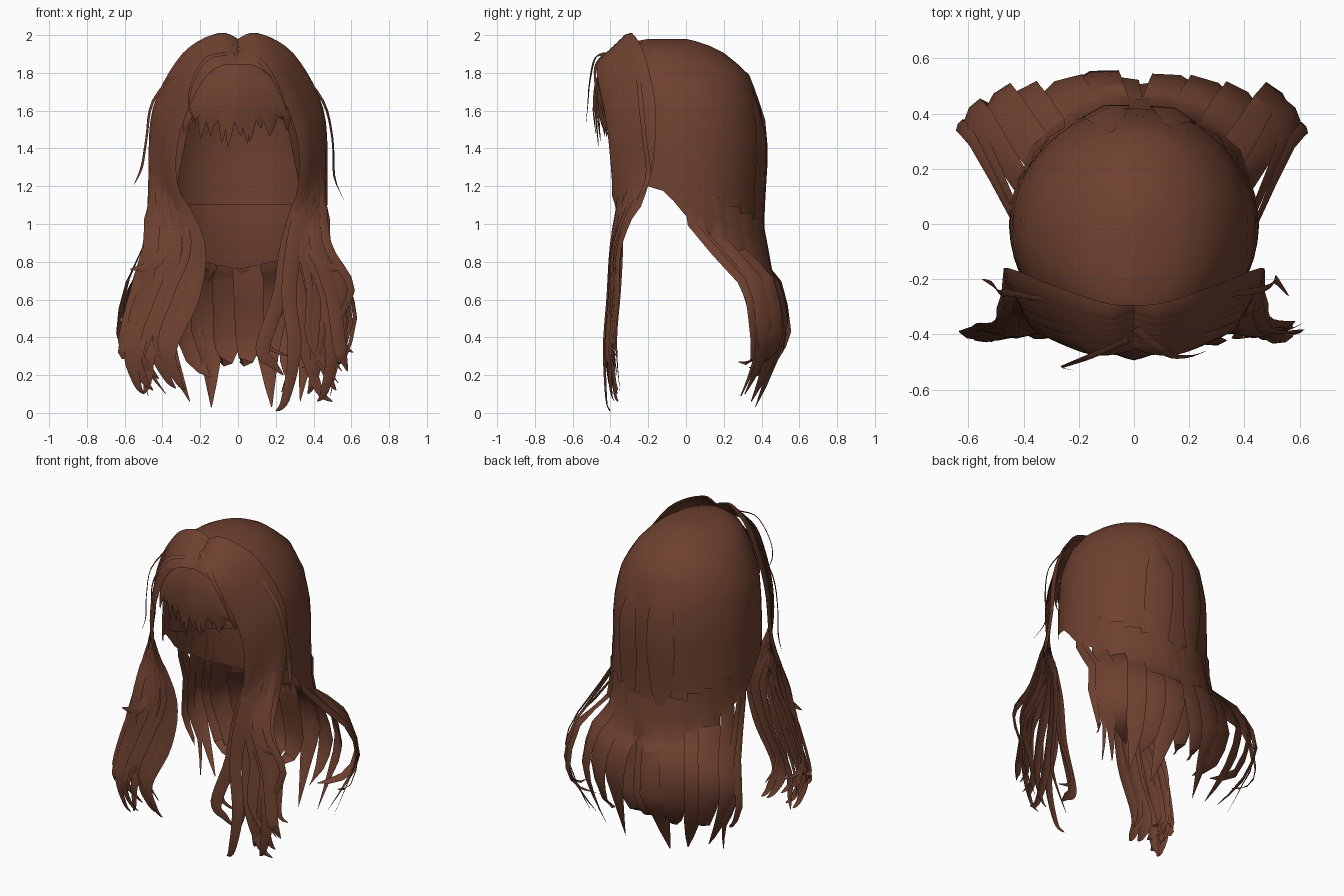
import bpy, bmesh, math, random
from mathutils import Vector as V

if "Cube" in bpy.data.objects:
    bpy.data.objects.remove(bpy.data.objects["Cube"])

random.seed(4)
brown = bpy.data.materials.new("chestnut_brown")
brown.diffuse_color = (0.155, 0.052, 0.029, 1)
brown.use_nodes = True
brown.node_tree.nodes["Principled BSDF"].inputs["Base Color"].default_value = brown.diffuse_color

# Horizontal slices of the head of hair: z, half width, front y, back y
SLICES = [(1.98, .02, -.2, 0), (1.957, .15, -.32, .1), (1.9, .25, -.4, .21),
          (1.8, .335, -.44, .33), (1.65, .41, -.455, .39), (1.45, .44, -.45, .42),
          (1.2, .45, -.44, .41), (.95, .455, -.4, .4), (.7, .48, -.4, .45)]


def surf(phi, z, k=1.0):
    """Point on the head shape; phi is measured from the front towards +x."""
    for lo, hi in zip(SLICES, SLICES[1:]):
        if z >= hi[0]:
            break
    t = min(1, max(0, (lo[0] - z) / (lo[0] - hi[0])))
    a, f, b = [p + (q - p) * t for p, q in zip(lo[1:], hi[1:])]
    c = (f + b) / 2
    return V((a * k * math.sin(phi), c - (b - f) / 2 * k * math.cos(phi), z))


def finish(bm, name, angle=40):
    me = bpy.data.meshes.new(name)
    bm.to_mesh(me)
    bm.free()
    ob = bpy.data.objects.new(name, me)
    bpy.context.collection.objects.link(ob)
    me.materials.append(brown)
    bpy.ops.object.select_all(action='DESELECT')
    ob.select_set(True)
    bpy.context.view_layer.objects.active = ob
    bpy.ops.object.shade_smooth_by_angle(angle=math.radians(angle))
    return ob


def grid(bm, rows, closed=False):
    vs = [[bm.verts.new(p) for p in r] for r in rows]
    n = len(rows[0])
    for a, b in zip(vs, vs[1:]):
        for i in range(n if closed else n - 1):
            j = (i + 1) % n
            bm.faces.new((a[i], b[i], b[j], a[j]))


def smooth_path(pts, n):
    """Catmull-Rom curve through the points."""
    p = [pts[0]] + pts + [pts[-1]]
    out = []
    for i in range(1, len(p) - 2):
        a, b, c, d = p[i - 1:i + 3]
        for k in range(n):
            t = k / n
            out.append(.5 * (2 * b + (c - a) * t + (2 * a - 5 * b + 4 * c - d) * t * t
                             + (3 * b - a - 3 * c + d) * t ** 3))
    return out + [pts[-1]]


def lock(bm, pts, widths, n=4):
    """Bowed ribbon of hair that faces away from the head and ends in a point."""
    path = smooth_path([V(p) for p in pts], n)
    rows = []
    for i, p in enumerate(path):
        tan = path[min(i + 1, len(path) - 1)] - path[max(i - 1, 0)]
        out = p - V((0, 0, min(p.z, 1.5)))
        if p.y < -.15 and p.z < 1.1:
            out.x *= .3
        out.normalize()
        side = tan.cross(out).normalized()
        s = i / (len(path) - 1) * (len(widths) - 1)
        k = min(int(s), len(widths) - 2)
        w = widths[k] + (widths[k + 1] - widths[k]) * (s - k)
        rows.append([p - side * w / 2, p + out * w * .13, p + side * w / 2])
    grid(bm, rows)


# Main shell, with a lower edge that drops from the hairline to the back
EDGE = [(0, 1.62), (36, 1.58), (44, 1.24), (78, 1.17), (88, 1.06), (102, .98),
        (120, .9), (145, .82), (180, .76)]


def edge_z(phi):
    d = abs(math.degrees(phi))
    for (d0, z0), (d1, z1) in zip(EDGE, EDGE[1:]):
        if d <= d1 + .01:
            return z0 + (z1 - z0) * (d - d0) / (d1 - d0)
    return EDGE[-1][1]


angles = [math.radians(-180 + 7.5 * i) for i in range(48)]
bm = bmesh.new()
grid(bm, [[surf(p, 1.98 + (edge_z(p) - 1.98) * (r / 14) ** 1.8) for p in angles]
          for r in range(15)], closed=True)
bmesh.ops.holes_fill(bm, edges=[e for e in bm.edges if e.is_boundary and
                                min(v.co.z for v in e.verts) > 1.97])
bmesh.ops.recalc_face_normals(bm, faces=bm.faces)
finish(bm, "hair_cap")

# Inner lining at the back of the head, rounded up towards the temples
bm = bmesh.new()
grid(bm, [[surf(math.radians(70 + 10 * i), 1.85 - (.75 - .12 * (abs(i - 11) / 11) ** 4) * r / 7, .93)
           for i in range(23)] for r in range(8)])
finish(bm, "inner_lining")

# Fringe fanning out from the parting
bm = bmesh.new()
for i in range(15):
    f = i / 7 - 1
    x = .27 * f
    tip = 1.40 + .09 * abs(f) + (.07 if i % 3 == 1 else 0) + random.uniform(-.01, .02)
    lock(bm, [(x * .15, -.435, 1.86), (x * .65, -.475 + .04 * abs(f), 1.74),
              (x * .95, -.485 + .07 * abs(f), 1.6), (x + random.uniform(-.02, .02),
              -.475 + .08 * abs(f), tip)], [.03, .07, .07, .004])
finish(bm, "fringe")

# Long front locks: sweep (0 inner, 1 outer), x at three heights, tip x, tip z
RIGHT = [(0, .27, .22, .13, .24, .2), (.15, .3, .27, .3, .2, .01),
         (.3, .32, .33, .36, .5, .06), (.45, .35, .4, .42, .37, .1),
         (.6, .38, .47, .5, .42, .06), (.8, .42, .5, .54, .58, .22),
         (1, .45, .55, .45, .52, .12)]
LEFT = [(0, .22, .24, .36, .28, .12), (.15, .25, .3, .42, .33, .13),
        (.3, .3, .33, .46, .5, .1), (.45, .34, .42, .53, .42, .18),
        (.6, .38, .47, .57, .5, .1), (.8, .42, .5, .6, .55, .25),
        (1, .46, .5, .55, .45, .12)]
for s, table, name in ((1, RIGHT, "front_locks_right"), (-1, LEFT, "front_locks_left")):
    bm = bmesh.new()
    for u, x1, x2, x3, xt, zt in table:
        j = random.uniform(-.025, .025)
        lock(bm, [(s * -.01, -.44 + .13 * u, 1.86 + .1 * u),
                  (s * .1, -.45 + .13 * u, 1.865 + .125 * u),
                  (s * (.22 + .06 * u), -.43 + .16 * u, 1.78 + .1 * u),
                  (s * (.345 + .085 * u), -.38 + .17 * u, 1.5 + .1 * u),
                  (s * (.35 + .105 * u), -.36 + .13 * u, 1.2 + .05 * u),
                  (s * x1, -.37 + j, .9), (s * x2, -.39 + j, .62),
                  (s * x3, -.41 + j, .34), (s * (x3 + xt) / 2, -.40 + j, zt + .06),
                  (s * xt, -.38 + j, zt)],
             [.04, .08, .11, .11, .09, .09, .08, .075, .045, .004], 5)
        # thinner strand beside each lock
        lock(bm, [(s * (.35 + .1 * u), -.36 + .12 * u, 1.25), (s * (x1 + .02), -.36 - j, .9),
                  (s * (x2 + .05), -.37 - j, .65), (s * (x3 + .02), -.39 - j, .38),
                  (s * (xt + .03), -.37 - j, zt + .1)], [.04, .05, .04, .035, .004])
    finish(bm, name)

# Back locks flaring out below the cap, then turning in to uneven points
bm = bmesh.new()
for s in (1, -1):
    for deg, w, tip in ((96, .045, .3), (103, .05, .12), (116, .1, .13), (128, .14, .27),
                        (140, .17, .09), (153, .2, .22), (166, .2, .06), (176, .15, .3)):
        p = math.radians(deg + random.uniform(-2, 2))
        sn, cs = s * math.sin(p), -math.cos(p)
        z = edge_z(p)
        k = random.uniform(-.035, .02)
        sway = random.uniform(-.07, .07)
        lock(bm, [surf(s * p, z + .22, .995), surf(s * p, z - .02, 1.0),
                  ((.59 + k) * sn, .28 + (.19 + k) * cs, .7),
                  ((.64 + k) * sn, .335 + (.19 + k) * cs, .46 + sway),
                  ((.57 + k) * sn + sway * .3, .34 + .13 * cs, .28),
                  (.48 * sn + sway, .27 + .1 * cs, tip - .03)],
             [w * .8, w, w * 1.1, w, w * .55, .005], 2)
finish(bm, "back_locks", 30)

# Overlapping tapered panels down the back of the head
bm = bmesh.new()
for x, top, low in ((-.1, 1.78, .85), (.14, 1.7, .8)):
    pts = [surf(math.pi - x / .44, top + (low - top) * i / 4, 1.012) for i in range(5)]
    lock(bm, pts, [.01, .16, .18, .14, .01], 2)
finish(bm, "back_panels")

# Loose flyaway strands
bm = bmesh.new()
lock(bm, [(-.3, -.28, 1.84), (-.45, -.25, 1.65), (-.485, -.25, 1.45), (-.51, -.22, 1.3),
          (-.55, -.2, 1.21)], [.02, .03, .025, .03, .004])
lock(bm, [(.3, -.26, 1.85), (.45, -.24, 1.65), (.5, -.22, 1.45), (.51, -.2, 1.25),
          (.56, -.26, 1.13)], [.02, .03, .025, .03, .004])
lock(bm, [(-.02, -.42, 1.9), (-.16, -.48, 1.88), (-.24, -.51, 1.75), (-.26, -.52, 1.63),
          (-.22, -.53, 1.53)], [.03, .025, .015, .01, .003])
lock(bm, [(0, -.38, 1.93), (.12, -.47, 1.86), (.2, -.48, 1.75), (.26, -.46, 1.6)],
     [.03, .03, .02, .004])
for s in (1, -1):
    lock(bm, [(s * .36, -.33, 1.0), (s * .4, -.39, .85), (s * .46, -.4, .78),
              (s * .57, -.38, .76)], [.04, .06, .06, .005])
finish(bm, "flyaway_strands")
